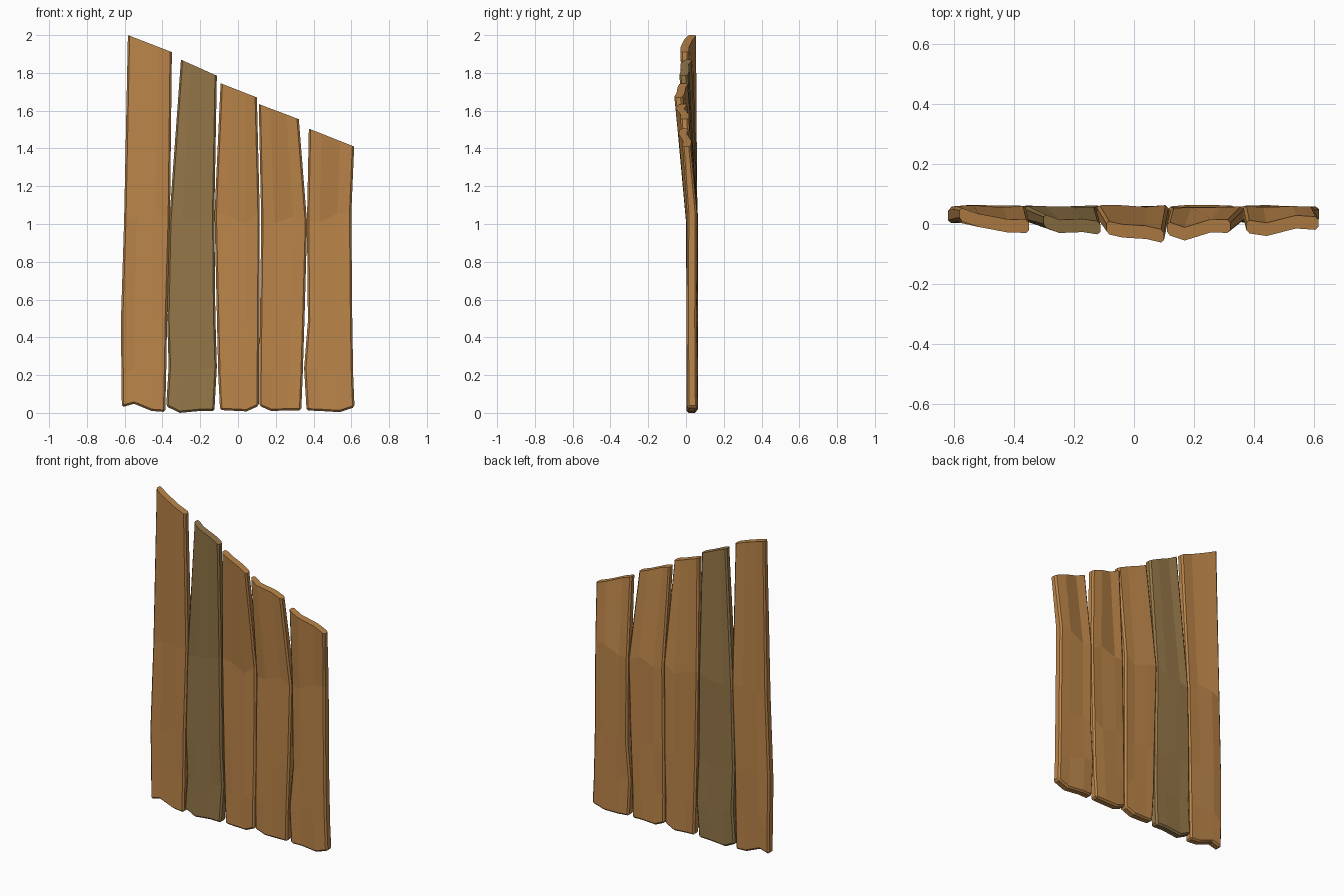
import bpy, bmesh, random

random.seed(4)
cube = bpy.data.objects.get("Cube")
if cube:
    bpy.data.objects.remove(cube, do_unlink=True)


def make_material(name, color):
    mat = bpy.data.materials.new(name)
    mat.use_nodes = True
    mat.diffuse_color = color
    mat.node_tree.nodes["Principled BSDF"].inputs["Base Color"].default_value = color
    return mat


orange_wood = make_material("orange_wood", (0.5, 0.235, 0.067, 1))
olive_wood = make_material("olive_wood", (0.30, 0.185, 0.065, 1))

COLUMNS = (0, 0.28, 0.69, 1)      # fractions across a plank
ROWS = (0.22, 0.5, 1.03)          # heights of the bends above the foot


def lerp(a, b, t):
    return a + (b - a) * t


def plank(name, mat, left, right, foot, top, lean):
    """Bent board: edge x per row, foot height and top lean per column."""
    bm = bmesh.new()
    last = len(left) - 1
    front, back = [], []
    for r in range(last + 1):
        frow, brow = [], []
        for c, t in enumerate(COLUMNS):
            x = lerp(left[r], right[r], t)
            if r == 0:
                z = foot[c]
            elif r == last:
                z = lerp(top[0], top[1], t)
            else:
                z = ROWS[r - 1] + random.uniform(-0.03, 0.03)
            y = lean[c] if r == last else 0.006 + random.uniform(-0.005, 0.005)
            depth = 0.044 if r == last else 0.053
            frow.append(bm.verts.new((x, y, z)))
            brow.append(bm.verts.new((x, y + depth, z)))
        front.append(frow)
        back.append(brow)

    # broad faces
    for r in range(last):
        for c in range(len(COLUMNS) - 1):
            for grid in (front, back):
                bm.faces.new((grid[r][c], grid[r][c + 1],
                              grid[r + 1][c + 1], grid[r + 1][c]))

    # rim, remembering which edges get chamfered
    def rim(path_f, path_b, chamfer):
        for i in range(len(path_f) - 1):
            bm.faces.new((path_f[i], path_f[i + 1], path_b[i + 1], path_b[i]))
            if chamfer:
                worn.update((bm.edges.get((path_f[i], path_f[i + 1])),
                             bm.edges.get((path_b[i], path_b[i + 1]))))

    worn = set()
    for c in (0, -1):
        rim([row[c] for row in front], [row[c] for row in back], True)
        worn.add(bm.edges.get((front[0][c], back[0][c])))
    rim(front[0], back[0], True)
    rim(front[-1], back[-1], False)

    bmesh.ops.recalc_face_normals(bm, faces=bm.faces)
    bmesh.ops.bevel(bm, geom=list(worn), offset=0.01, segments=1,
                    affect='EDGES', clamp_overlap=True)
    bmesh.ops.recalc_face_normals(bm, faces=bm.faces)
    mesh = bpy.data.meshes.new(name)
    bm.to_mesh(mesh)
    bm.free()
    mesh.materials.append(mat)
    obj = bpy.data.objects.new(name, mesh)
    bpy.context.collection.objects.link(obj)


# Planks from the tall right-hand end to the short left-hand end
plank("plank_tallest", orange_wood,
      (-.615, -.617, -.62, -.603, -.583), (-.385, -.38, -.375, -.36, -.35),
      (.03, .048, .01, .005), (2, 1.91), (.012, -.01, -.028, -.03))
plank("plank_weathered", olive_wood,
      (-.38, -.367, -.375, -.365, -.302), (-.125, -.112, -.12, -.125, -.112),
      (.035, 0, .01, .01), (1.87, 1.785), (-.01, -.03, -.027, -.036))
plank("plank_middle", orange_wood,
      (-.095, -.105, -.112, -.124, -.092), (.11, .11, .114, .115, .1),
      (.015, .012, .008, .037), (1.745, 1.67), (-.033, -.045, -.05, -.064))
plank("plank_fourth", orange_wood,
      (.113, .113, .116, .123, .11), (.335, .343, .353, .366, .322),
      (.037, .01, .013, .013), (1.635, 1.555), (-.035, -.055, -.028, -.03))
plank("plank_shortest", orange_wood,
      (.363, .35, .37, .365, .375), (.617, .61, .605, .6, .615),
      (.013, .01, .004, .03), (1.505, 1.41), (-.03, -.04, -.015, -.02))
